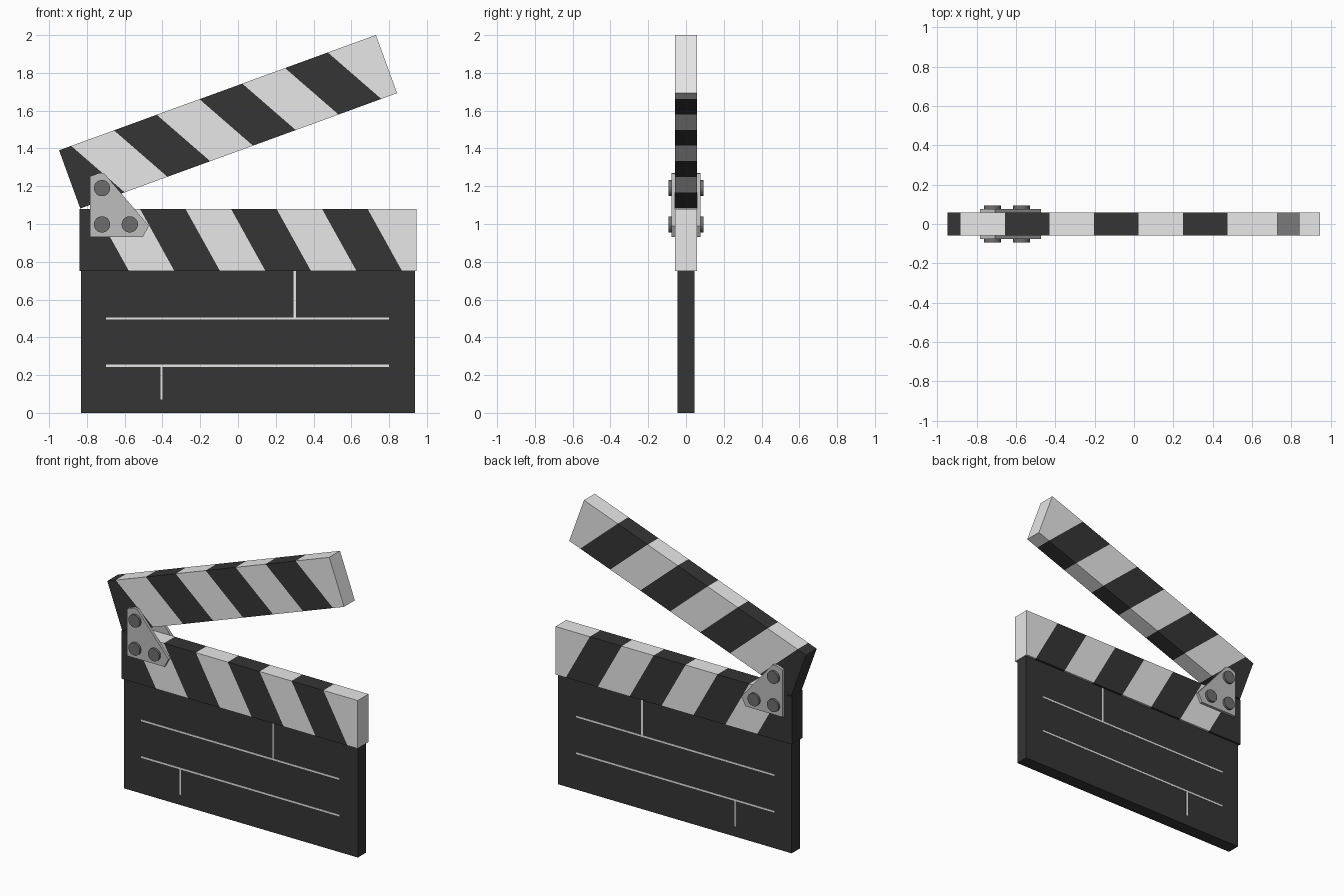
import bpy, bmesh, math

if "Cube" in bpy.data.objects:
    bpy.data.objects.remove(bpy.data.objects["Cube"])


def material(name, v):
    m = bpy.data.materials.new(name)
    m.diffuse_color = (v, v, v, 1)
    m.use_nodes = True
    m.node_tree.nodes["Principled BSDF"].inputs["Base Color"].default_value = m.diffuse_color
    return m


DARK = material("charcoal", 0.035)
LIGHT = material("off_white", 0.80)
STEEL = material("light_grey_metal", 0.51)
BOLT = material("dark_grey_metal", 0.155)


def to_object(name, bm, mats):
    bmesh.ops.recalc_face_normals(bm, faces=bm.faces)
    me = bpy.data.meshes.new(name)
    bm.to_mesh(me)
    bm.free()
    for m in mats:
        me.materials.append(m)
    ob = bpy.data.objects.new(name, me)
    bpy.context.collection.objects.link(ob)
    return ob


def prism(profile, y0, y1):
    """Extrude an (x, z) outline from y0 to y1."""
    bm = bmesh.new()
    face = bm.faces.new([bm.verts.new((x, y0, z)) for x, z in profile])
    new = bmesh.ops.extrude_face_region(bm, geom=[face])["geom"]
    verts = [g for g in new if isinstance(g, bmesh.types.BMVert)]
    bmesh.ops.translate(bm, verts=verts, vec=(0, y1 - y0, 0))
    return bm


def rect(x0, x1, z0, z1):
    return [(x0, z0), (x1, z0), (x1, z1), (x0, z1)]


# Striped clap sticks: bar cut by slanted planes, alternating colours
LENGTH, HEIGHT, SLANT = 1.785, 0.328, 0.182


def striped_bar(name, location, angle, first):
    bm = prism(rect(0, LENGTH, 0, HEIGHT), -0.058, 0.058)
    cuts = [first + 0.241 * k for k in range(7)]
    for c in cuts:
        bmesh.ops.bisect_plane(bm, geom=bm.verts[:] + bm.edges[:] + bm.faces[:],
                               plane_co=(c, 0, 0), plane_no=(HEIGHT, 0, SLANT))
    for f in bm.faces:
        p = f.calc_center_median()
        f.material_index = sum(p.x + SLANT * p.z / HEIGHT > c for c in cuts) % 2
    ob = to_object(name, bm, [DARK, LIGHT])
    ob.location = location
    ob.rotation_euler.y = -angle


striped_bar("lower_clap_stick", (-0.84, 0, 0.752), 0, 0.262)
striped_bar("upper_clap_stick", (-0.835, 0, 1.082), math.radians(20), 0.250)

# Slate board
to_object("slate_board", prism(rect(-0.83, 0.937, 0, 0.752), -0.044, 0.044), [DARK])

# Thin writing lines and hinge plates on both faces
W = 0.006
LINES = {
    "upper_row_line": rect(-0.70, 0.80, 0.5 - W, 0.5 + W),
    "lower_row_line": rect(-0.70, 0.80, 0.25 - W, 0.25 + W),
    "upper_divider": rect(0.30 - W, 0.30 + W, 0.5 + W, 0.752),
    "lower_divider": rect(-0.405 - W, -0.405 + W, 0.07, 0.25 - W),
}
PLATE = [(-0.784, 0.93), (-0.504, 0.93), (-0.472, 0.99),
         (-0.708, 1.268), (-0.735, 1.27), (-0.784, 1.252)]
for side, s in (("front", -1), ("back", 1)):
    for name, outline in LINES.items():
        to_object(f"{side}_{name}", prism(outline, s * 0.042, s * 0.046), [LIGHT])
    to_object(f"{side}_hinge_plate", prism(PLATE, s * 0.057, s * 0.077), [STEEL])

# Hinge bolts running through both plates
for i, (x, z) in enumerate([(-0.72, 1.19), (-0.72, 0.998), (-0.573, 0.998)]):
    bpy.ops.mesh.primitive_cylinder_add(vertices=32, radius=0.043, depth=0.186,
                                        location=(x, 0, z),
                                        rotation=(math.pi / 2, 0, 0))
    ob = bpy.context.object
    ob.name = f"hinge_bolt_{i + 1}"
    ob.data.materials.append(BOLT)
    bpy.ops.object.shade_smooth_by_angle()
